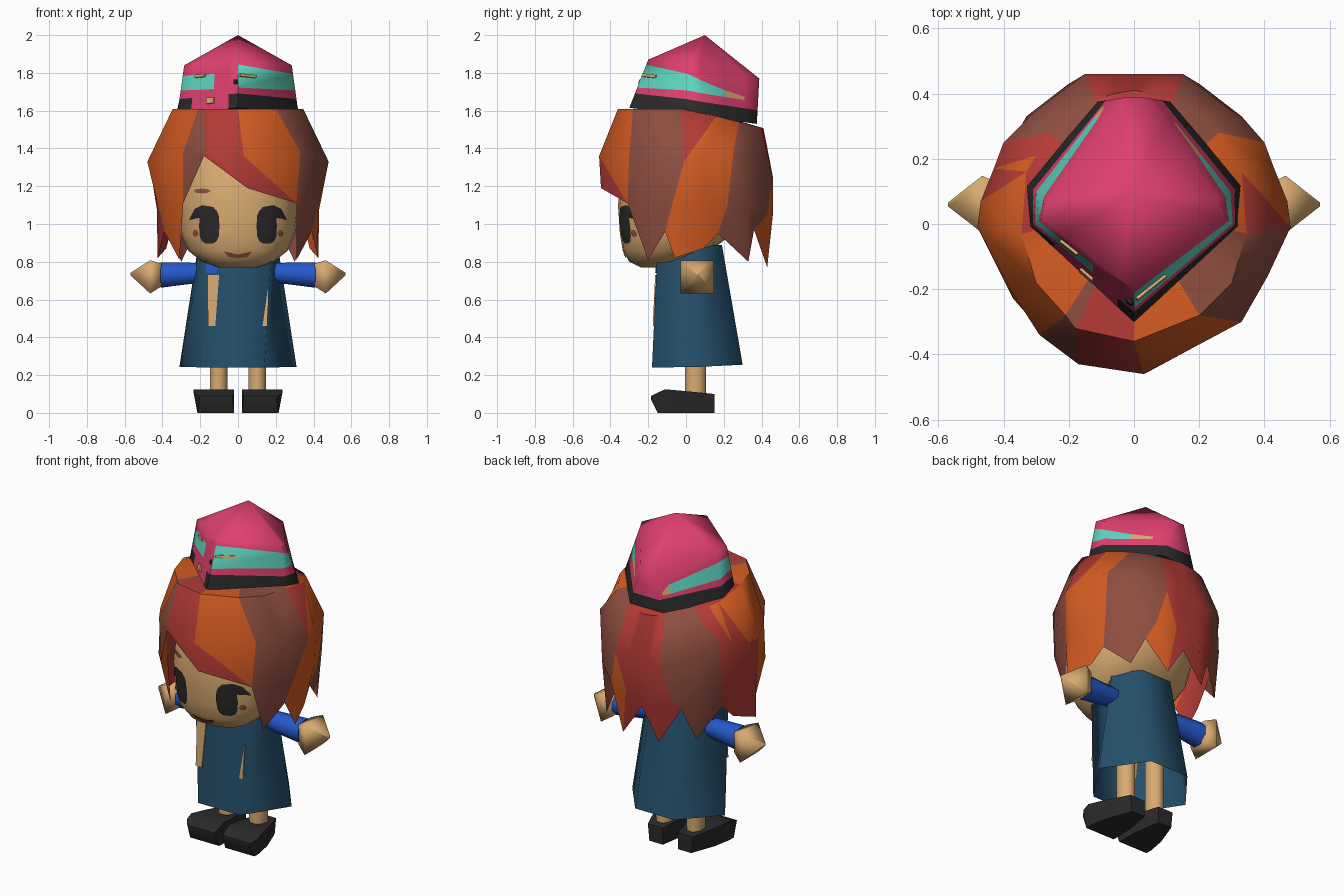
import bpy, bmesh, math
from mathutils import Vector
from mathutils.bvhtree import BVHTree

if "Cube" in bpy.data.objects:
    bpy.data.objects.remove(bpy.data.objects["Cube"])


def material(name, hexcode):
    m = bpy.data.materials.new(name)
    srgb = [int(hexcode[i:i + 2], 16) / 255 for i in (0, 2, 4)]
    m.diffuse_color = [((c + 0.055) / 1.055) ** 2.4 for c in srgb] + [1]
    m.use_nodes = True
    m.node_tree.nodes["Principled BSDF"].inputs["Base Color"].default_value = m.diffuse_color
    return m


NAMES = [("pink", "E0406F"), ("mint", "5FD6C2"), ("black", "2A2A2A"), ("orange", "D65C22"),
         ("brown", "8F4E40"), ("red", "B53B36"), ("skin", "D8AA70"), ("blue", "2559CC"),
         ("dress_blue", "25506B")]
MATS = [material(n, c) for n, c in NAMES]
PINK, MINT, BLACK, ORANGE, BROWN, RED, SKIN, BLUE, DRESS = range(9)


def build(name, verts, faces, mats, angle=40):
    """Mesh from points and faces; mats is one colour or one per face."""
    if isinstance(mats, int):
        mats = [mats] * len(faces)
    used = sorted(set(mats))
    me = bpy.data.meshes.new(name)
    me.from_pydata([tuple(v) for v in verts], [], faces)
    for u in used:
        me.materials.append(MATS[u])
    for p, m in zip(me.polygons, mats):
        p.material_index = used.index(m)
    bm = bmesh.new()
    bm.from_mesh(me)
    bmesh.ops.recalc_face_normals(bm, faces=bm.faces)
    bm.to_mesh(me)
    bm.free()
    ob = bpy.data.objects.new(name, me)
    bpy.context.collection.objects.link(ob)
    bpy.ops.object.select_all(action='DESELECT')
    ob.select_set(True)
    bpy.context.view_layer.objects.active = ob
    bpy.ops.object.shade_smooth_by_angle(angle=math.radians(angle))
    return ob


def loft(name, rings, mat, angle=40, open_start=False):
    """Skin through rings with equal point counts, capped at the ends."""
    n = len(rings[0])
    verts = [p for r in rings for p in r]
    faces = [(k * n + i, k * n + (i + 1) % n, (k + 1) * n + (i + 1) % n, (k + 1) * n + i)
             for k in range(len(rings) - 1) for i in range(n)]
    faces.append(tuple(range(len(verts) - n, len(verts))))
    if not open_start:
        faces.append(tuple(range(n))[::-1])
    return build(name, verts, faces, mat, angle)


def oval(n, rx, ry, power=2.0, turn=0.0):
    pts = []
    for i in range(n):
        a = 2 * math.pi * i / n + turn
        c, s = math.cos(a), math.sin(a)
        pts.append((rx * math.copysign(abs(c) ** (2 / power), c),
                    ry * math.copysign(abs(s) ** (2 / power), s)))
    return pts


# Head: z, half width, front y, back y
HEAD = [(.77, .10, -.24, -.08), (.80, .19, -.30, .03), (.86, .265, -.335, .13),
        (.95, .305, -.35, .25), (1.1, .325, -.36, .32), (1.35, .31, -.33, .34),
        (1.55, .2, -.2, .25)]
head = loft("head", [[(x, y + (f + b) / 2, z) for x, y in oval(24, w, (b - f) / 2, 2.3)]
                     for z, w, f, b in HEAD], SKIN, 60)
bm = bmesh.new()
bm.from_mesh(head.data)
tree = BVHTree.FromBMesh(bm)
bm.free()


# Face details: thin patches wrapped on the head
def face_patch(name, outline, mat):
    n = len(outline)
    cx, cz = (sum(p[k] for p in outline) / n for k in (0, 1))
    verts = []
    for s in (1, .7, .4, 0):
        for x, z in (outline if s else [(cx, cz)]):
            x, z = cx + (x - cx) * s, cz + (z - cz) * s
            hit = tree.ray_cast(Vector((x, -2, z)), Vector((0, 1, 0)))[0]
            verts.append((x, hit.y - .007, z))
    faces = [(k * n + i, k * n + (i + 1) % n, (k + 1) * n + (i + 1) % n, (k + 1) * n + i)
             for k in range(2) for i in range(n)]
    faces += [(2 * n + i, 2 * n + (i + 1) % n, 3 * n) for i in range(n)]
    build(name, verts, faces, mat, 60)


for side, s in (("left", -1), ("right", 1)):
    face_patch(side + "_eye", [(s * (.152 + x), .99 + z) for x, z in oval(14, .054, .095, 3)], BLACK)
    face_patch(side + "_lash", [(s * x, z) for x, z in
               [(.10, 1.04), (.13, 1.09), (.19, 1.10), (.23, 1.08), (.26, 1.02), (.22, 1.03)]], BLACK)
    face_patch(side + "_cheek", [(s * (.225 + x), .95 + z) for x, z in oval(6, .016, .02)], BROWN)
face_patch("brow", [(-.19 + x, 1.175 + z) for x, z in oval(8, .045, .013)], BROWN)
face_patch("mouth", [(-.075, .855), (-.05, .825), (0, .818), (.05, .825), (.075, .855), (0, .838)], BROWN)

# Hair: each lock line has a crown, a widest, a lower and a tip point
RIGHT = [((.20, -.28), (.33, -.30, 1.38), (.31, -.31, 1.11), None),
         ((.30, -.18), (.41, -.16, 1.36), (.37, -.23, 1.10), (.31, -.20, .81)),
         ((.345, -.03), (.48, -.01, 1.33), (.42, -.08, 1.08), (.39, -.11, .96)),
         ((.33, .16), (.47, .07, 1.33), (.43, .00, 1.08), (.425, -.06, .82)),
         ((.30, .21), (.43, .17, 1.35), (.42, .13, 1.10), (.38, .09, .87)),
         ((.26, .28), (.40, .25, 1.37), (.39, .22, 1.10), (.36, .17, .95)),
         ((.20, .34), (.31, .34, 1.35), (.33, .33, 1.10), (.30, .33, .80)),
         ((.12, .38), (.15, .46, 1.25), (.20, .43, 1.05), (.22, .36, .97)),
         ((.06, .40), (.07, .46, 1.25), (.08, .46, 1.05), (.12, .43, .77))]
flip = lambda p: p and (-p[0],) + tuple(p[1:])
locks = [((0, -.36), (.03, -.46, 1.36), (.05, -.45, 1.19), None)] + RIGHT
locks += [((0, .41), (0, .46, 1.25), (0, .45, 1.05), (0, .42, .95))]
locks += [tuple(flip(p) for p in lk) for lk in reversed(RIGHT[2:])]
locks += [((-.30, -.18), (-.38, -.20, 1.36), (-.37, -.23, 1.10), (-.31, -.20, .81)),
          ((-.21, -.28), (-.29, -.34, 1.38), (-.29, -.32, 1.11), None)]
locks += [((-.18, -.32), (-.17, -.43, 1.40), (-.18, -.42, 1.36), None)]
TINT = [ORANGE, BROWN, BROWN, ORANGE, ORANGE, ORANGE, BROWN, BROWN, RED, RED,
        RED, RED, BROWN, BROWN, RED, RED, RED, ORANGE, ORANGE, BROWN, RED]
# panels whose colour changes partway: (panel, piece from the crown down)
CHANGE = {(0, 2): RED, (3, 0): RED, (8, 2): ORANGE, (8, 4): ORANGE, (15, 0): ORANGE,
          (16, 0): ORANGE, (16, 1): ORANGE}
verts, faces, tints, index = [(0, .05, 1.61)], [], [], []
for a, b, c, d in locks:
    row = []
    for p in ((a[0], a[1], 1.61 - .25 * max(0, a[1])), b, c, d):
        row.append(len(verts) if p else None)
        if p:
            verts.append(p)
    index.append(row)
for i, t in enumerate(TINT):
    a, b, c, d = index[i]
    e, f, g, h = index[(i + 1) % len(index)]
    pieces = [(a, b, e), (b, f, e), (b, c, g), (b, g, f)]
    if d or h:
        pieces.append((c, d, h, g) if d and h else (c, d or h, g))
    faces += [(0, a, e)] + pieces
    tints += [t] + [CHANGE.get((i, k), t) for k in range(len(pieces))]
build("hair", verts, faces, tints, 60)

# Hat: seven corners of rim and shoulder, then a peak
RIM = [(0, -.30, 1.615), (.32, -.01, 1.585), (.33, .12, 1.565), (.11, .375, 1.53)]
TOP = [(0, -.20, 1.87), (.285, .015, 1.84), (.26, .075, 1.825), (.03, .388, 1.77)]
rim = [Vector(p) for p in RIM + [flip(p) for p in RIM[:0:-1]]]
top = [Vector(p) for p in TOP + [flip(p) for p in TOP[:0:-1]]]


def on_hat(side, f, t):
    k = (side + 1) % 7
    return rim[side].lerp(rim[k], f).lerp(top[side].lerp(top[k], f), t)


# side, fraction along it, stripe bottom and top, band colour, stripe colour
COLS = [(0, 0, .42, .90, BLACK, MINT), (1, 0, .48, .82, BLACK, MINT), (2, 0, .48, .74, BLACK, MINT),
        (2, .4, .48, .62, BLACK, SKIN), (2, .75, .48, .55, BLACK, PINK), (3, 0, .45, .6, BLACK, PINK),
        (4, 0, .4, .5, BLACK, PINK), (4, .08, .38, .45, BLACK, SKIN), (4, .2, .38, .58, BLACK, MINT),
        (5, 0, .44, .78, BLACK, MINT),
        (6, 0, .48, .78, BLACK, MINT), (6, .22, .46, .78, PINK, MINT), (6, .58, .44, .75, PINK, PINK),
        (6, .84, .42, .9, BLACK, PINK)]
verts, faces, tints = [(0, .10, 2.0), (0, .05, 1.575)], [], []
n = len(COLS)
for k, f, s0, s1, _, _ in COLS:
    verts += [on_hat(k, f, t) for t in (0, .3, s0, s1, 1)]
for i, col in enumerate(COLS):
    p, q = 2 + 5 * i, 2 + 5 * ((i + 1) % n)
    for r, tint in enumerate((col[4], PINK, col[5], PINK)):
        faces.append((p + r, q + r, q + r + 1, p + r + 1))
        tints.append(tint)
    faces += [(p + 4, q + 4, 0), (q, p, 1)]
    tints += [PINK, BLACK]
build("hat", verts, faces, tints, 75)

# Hat trims: small plates lying on the front sides
for name, k, f0, f1, t0, t1, mat in (("badge", 6, .48, .60, .14, .26, SKIN),
                                     ("dot", 6, .94, .99, .50, .58, BLACK),
                                     ("right_streak", 0, .02, .32, .65, .71, SKIN),
                                     ("left_streak", 6, .24, .42, .71, .765, SKIN)):
    out = Vector((1 if k == 0 else -1, -1, .4)).normalized()
    loft(name, [[on_hat(k, f, t) + out * o for f, t in ((f0, t0), (f1, t0), (f1, t1), (f0, t1))]
                for o in (0, .009)], mat)

# Dress: flared six-sided body, open at the hem
HEM = [(-.14, -.18), (.14, -.18), (.31, .07), (.13, .30), (-.13, .30), (-.31, .07)]
WAIST = [(-.18, -.15), (.18, -.15), (.21, .06), (.10, .19), (-.10, .19), (-.21, .06)]
loft("dress", [[(x, y, .24 + .05 * max(0, y)) for x, y in HEM], [(x, y, .89) for x, y in WAIST]],
     DRESS, 75, True)


# Dress front details: thin plates lying on the front panel
def dress_patch(name, pts, mat):
    front = lambda z: -.18 + .03 * (z - .24) / .65
    loft(name, [[(x, front(z) + o, z) for x, z in pts] for o in (-.006, .002)], mat)


dress_patch("left_opening", [(-.16, .46), (-.12, .46), (-.10, .73), (-.16, .73)], SKIN)
dress_patch("right_opening", [(.13, .46), (.155, .46), (.16, .67)], SKIN)
dress_patch("collar", [(-.17, .74), (-.12, .74), (-.08, .81), (-.17, .81)], BLUE)

# Arms, hands, legs and shoes, mirrored
SHOE = [(.15, .05, .14, .15, 0, .10), (.0, .025, .195, .205, 0, .115),
        (-.11, .02, .215, .235, 0, .125), (-.15, .02, .215, .235, 0, .107), (-.185, .03, .20, .21, .07, .09)]
for side, s in (("left", -1), ("right", 1)):
    loft(side + "_sleeve", [[(s * x, y + a, z + b) for a, b in oval(8, r, r, 2, math.pi / 8)]
                            for x, y, z, r in ((.14, .05, .745, .052), (.41, .055, .73, .073))], BLUE, 50)
    square = [(-1, -1), (1, -1), (1, 1), (-1, 1)]
    loft(side + "_hand", [[(s * x, .06 + a * r, z + b * r) for a, b in square]
                          for x, r, z in ((.405, .06, .73), (.465, .088, .72), (.57, .006, .735))], SKIN, 110)
    loft(side + "_leg", [[(s * .102 + a, .05 + b, z) for a, b in oval(8, .05, .06, 2, math.pi / 8)]
                         for z in (.09, .7)], SKIN, 70)
    loft(side + "_shoe", [[(s * x0, y, z0), (s * xb, y, z0), (s * xt, y, z1), (s * x0, y, z1)]
                          for y, x0, xb, xt, z0, z1 in SHOE], BLACK, 40)
